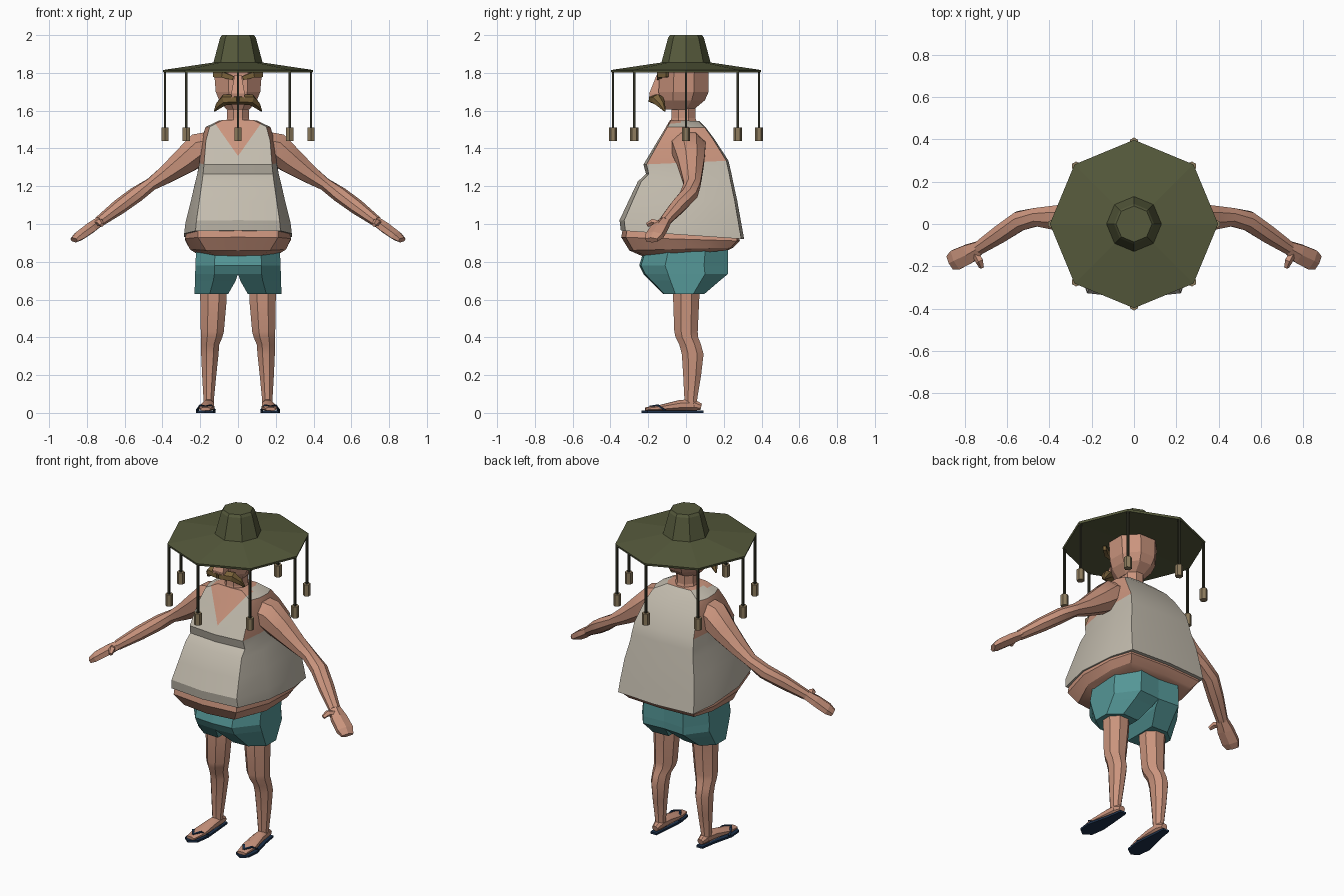
import bpy, bmesh, math
from mathutils import Vector


def material(name, r, g, b):
    m = bpy.data.materials.new(name)
    lin = [((c / 255 + 0.055) / 1.055) ** 2.4 for c in (r, g, b)]
    m.diffuse_color = (*lin, 1)
    return m


SKIN = material("skin", 202, 148, 125)
SHIRT = material("shirt_cream", 195, 188, 174)
HAT = material("hat_olive", 86, 90, 60)
TEAL = material("shorts_teal", 84, 150, 150)
HAIR = material("hair_brown", 122, 98, 58)
CORK = material("cork_tan", 142, 124, 94)
CORD = material("cord_dark", 48, 48, 36)
NAVY = material("sandal_navy", 28, 48, 74)


def loft(name, rings, mat, mirror=False, smooth=0, paint=None):
    """Skin a list of equal-length rings and cap both ends."""
    bm = bmesh.new()
    vs = [[bm.verts.new(p) for p in ring] for ring in rings]
    n = len(vs[0])
    for a, b in zip(vs, vs[1:]):
        for i in range(n):
            j = (i + 1) % n
            bm.faces.new((a[i], a[j], b[j], b[i]))
    bm.faces.new(vs[0])
    bm.faces.new(vs[-1])
    bmesh.ops.recalc_face_normals(bm, faces=bm.faces[:])
    if paint:
        paint(bm)
    me = bpy.data.meshes.new(name)
    bm.to_mesh(me)
    bm.free()
    for m in (mat if isinstance(mat, list) else [mat]):
        me.materials.append(m)
    if smooth:
        me.polygons.foreach_set("use_smooth", [True] * len(me.polygons))
        me.set_sharp_from_angle(angle=math.radians(smooth))
    ob = bpy.data.objects.new(name, me)
    bpy.context.collection.objects.link(ob)
    if mirror:
        ob.modifiers.new("mirror", 'MIRROR')
    return ob


def level(z, x0, x1, y0, y1, n=8, turn=0.5):
    """Horizontal polygon filling the given x and y extents."""
    k = 1 / math.cos(math.pi / n) if turn else 1
    out = []
    for i in range(n):
        a = 2 * math.pi * (i + turn) / n
        out.append(Vector(((x0 + x1) / 2 + k * math.cos(a) * (x1 - x0) / 2,
                           (y0 + y1) / 2 + k * math.sin(a) * (y1 - y0) / 2, z)))
    return out


def tube(path, n=6):
    """Rings across a path of (x, y, z, half width, half height)."""
    pts = [Vector(p[:3]) for p in path]
    rings = []
    for i, p in enumerate(path):
        t = (pts[min(i + 1, len(pts) - 1)] - pts[max(i - 1, 0)]).normalized()
        side = t.cross(Vector((0, 0, 1))).normalized()
        up = side.cross(t)
        rings.append([pts[i] + side * p[3] * math.cos(a) + up * p[4] * math.sin(a)
                      for a in (2 * math.pi * (k + 0.5) / n for k in range(n))])
    return rings


def trunk(zf, zb, fx, yf, sx, bx, yb):
    """Body section: narrow front, wide sides, broad back, height tilting with y."""
    half = [(0, yf), (fx, yf * 0.93), (sx, yf * 0.3), (sx, yb * 0.45), (bx, yb * 0.95), (0, yb)]
    ring = half + [(-x, y) for x, y in half[-2:0:-1]]
    return [Vector((x, y, zb + (zf - zb) * (y - yb) / (yf - yb))) for x, y in ring]


# Hat with brim and tapered crown
def disc(z, r):
    return level(z, -r, r, -r, r, 8, 0)


loft("hat", [disc(1.812, 0.10), disc(1.802, 0.395), disc(1.815, 0.398), disc(1.855, 0.13),
             disc(1.985, 0.095), disc(2.0, 0.085)], HAT)

# Hanging corks around the brim
for i in range(8):
    cx, cy = 0.387 * math.cos(i * math.pi / 4), 0.387 * math.sin(i * math.pi / 4)

    def bar(z, r, n):
        return level(z, cx - r, cx + r, cy - r, cy + r, n)
    loft(f"cork_string_{i}", [bar(1.505, 0.006, 4), bar(1.81, 0.006, 4)], CORD)
    loft(f"cork_{i}", [bar(1.44, 0.019, 6), bar(1.51, 0.019, 6)], CORK)

# Head and neck
loft("head", [level(1.605, -0.06, 0.06, -0.11, 0.04), level(1.655, -0.10, 0.10, -0.14, 0.10),
              level(1.70, -0.118, 0.118, -0.145, 0.12), level(1.81, -0.127, 0.127, -0.14, 0.12)], SKIN)
loft("neck", [level(1.50, -0.075, 0.075, -0.09, 0.07), level(1.56, -0.058, 0.058, -0.078, 0.05),
              level(1.64, -0.056, 0.056, -0.075, 0.05)], SKIN)
loft("nose", [level(1.665, -0.035, 0.035, -0.19, -0.10, 4), level(1.69, -0.036, 0.036, -0.195, -0.10, 4),
              level(1.79, -0.018, 0.018, -0.155, -0.10, 4)], SKIN)
loft("moustache", tube([(0, -0.165, 1.66, 0.038, 0.026), (0.07, -0.15, 1.658, 0.034, 0.03),
                        (0.10, -0.13, 1.63, 0.022, 0.02), (0.125, -0.112, 1.597, 0.004, 0.004)]),
     HAIR, mirror=True)
loft("eyebrow", tube([(0.025, -0.143, 1.772, 0.016, 0.014), (0.08, -0.14, 1.79, 0.018, 0.022),
                      (0.128, -0.10, 1.79, 0.012, 0.018)], 4), HAIR, mirror=True)


# Upper body: tank top with V neck and arm openings
def paint_shirt(bm):
    for s in (1, -1):
        faces = [f for f in bm.faces if f.calc_center_median().x * s > 0
                 and f.calc_center_median().y < -0.05 and f.calc_center_median().z > 1.25]
        geom = faces + list({e for f in faces for e in f.edges}) + list({v for f in faces for v in f.verts})
        bmesh.ops.bisect_plane(bm, geom=geom, plane_co=(0, 0, 1.36), plane_no=(0.17 * s, 0, -0.12))
    for f in bm.faces:
        c = f.calc_center_median()
        f.normal_update()
        neckline = c.y < 0 and c.z > 1.36 + abs(c.x) * 0.17 / 0.12
        armhole = 1.335 < c.z < 1.52 and abs(f.normal.x) > 0.55
        f.material_index = 1 if neckline or armhole or c.z > 1.549 else 0


loft("tank_top", [trunk(0.965, 0.92, 0.225, -0.345, 0.285, 0.255, 0.308),
                  trunk(1.02, 0.99, 0.22, -0.352, 0.278, 0.25, 0.295),
                  trunk(1.12, 1.12, 0.205, -0.305, 0.25, 0.235, 0.272),
                  trunk(1.225, 1.23, 0.19, -0.255, 0.225, 0.212, 0.248),
                  trunk(1.265, 1.27, 0.185, -0.212, 0.215, 0.208, 0.24),
                  trunk(1.315, 1.335, 0.18, -0.225, 0.205, 0.20, 0.225),
                  trunk(1.44, 1.45, 0.17, -0.15, 0.192, 0.175, 0.15),
                  trunk(1.515, 1.51, 0.15, -0.105, 0.172, 0.15, 0.105),
                  trunk(1.55, 1.545, 0.08, -0.085, 0.10, 0.08, 0.07)],
     [SHIRT, SKIN], smooth=28, paint=paint_shirt)

# Bare belly below the hem
loft("belly", [trunk(1.0, 0.95, 0.21, -0.33, 0.268, 0.24, 0.28), trunk(0.93, 0.91, 0.212, -0.343, 0.28, 0.245, 0.285),
               trunk(0.86, 0.875, 0.17, -0.30, 0.255, 0.22, 0.25), trunk(0.825, 0.86, 0.11, -0.22, 0.21, 0.19, 0.22)],
     SKIN, smooth=25)


# Shorts: mirrored halves with flaring hips and tapered legs
def hip(z, x0, x1, y0, y1):
    shape = [(0, 0), (0.55, 0.02), (1, 0.28), (1, 0.7), (0.6, 0.96), (0, 0.94)]
    return [Vector((x0 + (x1 - x0) * u, y0 + (y1 - y0) * v, z)) for u, v in shape]


loft("shorts", [hip(0.87, 0, 0.222, -0.22, 0.24), hip(0.78, 0, 0.225, -0.248, 0.243),
                hip(0.735, 0, 0.227, -0.225, 0.24), hip(0.70, 0.012, 0.228, -0.19, 0.195),
                hip(0.63, 0.052, 0.23, -0.12, 0.107)], TEAL, mirror=True)

# Legs
loft("leg", [level(0.70, 0.06, 0.205, -0.07, 0.075), level(0.60, 0.06, 0.20, -0.068, 0.07),
             level(0.43, 0.075, 0.197, -0.062, 0.062), level(0.40, 0.083, 0.196, -0.055, 0.064),
             level(0.36, 0.10, 0.195, -0.035, 0.08), level(0.31, 0.103, 0.195, -0.022, 0.093),
             level(0.20, 0.115, 0.19, -0.015, 0.08), level(0.065, 0.128, 0.182, -0.008, 0.058),
             level(0.03, 0.126, 0.183, -0.01, 0.065)], SKIN, mirror=True, smooth=35)
loft("foot", tube([(0.153, 0.08, 0.032, 0.02, 0.018), (0.154, 0.04, 0.042, 0.03, 0.033),
                   (0.158, -0.03, 0.04, 0.035, 0.031), (0.167, -0.13, 0.027, 0.044, 0.018),
                   (0.173, -0.215, 0.02, 0.03, 0.01)], 8), SKIN, mirror=True, smooth=35)

# Sandals: flat soles and thong straps
SOLE = [(0.135, 0.092), (0.175, 0.092), (0.19, 0), (0.222, -0.13), (0.215, -0.205),
        (0.175, -0.236), (0.13, -0.205), (0.118, -0.12), (0.127, 0)]
loft("sandal_sole", [[Vector((x, y, z)) for x, y in SOLE] for z in (0, 0.012)], NAVY, mirror=True)
for label, x, mid in (("inner", 0.124, 0.145), ("outer", 0.216, 0.198)):
    loft(f"sandal_strap_{label}", tube([(0.172, -0.19, 0.034, 0.009, 0.005), (mid, -0.15, 0.041, 0.009, 0.005),
                                        (x, -0.11, 0.014, 0.009, 0.005)], 4), NAVY, mirror=True)

# Arms, hands and thumbs
loft("arm", tube([(0.12, 0.01, 1.42, 0.10, 0.08), (0.20, 0.015, 1.40, 0.095, 0.09),
                  (0.28, 0.025, 1.335, 0.078, 0.075), (0.38, 0.03, 1.262, 0.06, 0.052),
                  (0.46, 0.033, 1.21, 0.047, 0.036), (0.54, 0.015, 1.155, 0.05, 0.042),
                  (0.63, -0.045, 1.09, 0.046, 0.04), (0.735, -0.115, 1.012, 0.034, 0.028)], 8),
     SKIN, mirror=True, smooth=35)
loft("hand", tube([(0.72, -0.105, 1.022, 0.032, 0.026), (0.78, -0.14, 0.98, 0.052, 0.03),
                   (0.84, -0.168, 0.937, 0.056, 0.027), (0.868, -0.182, 0.915, 0.04, 0.016)], 6),
     SKIN, mirror=True)
loft("thumb", tube([(0.755, -0.13, 1.0, 0.018, 0.016), (0.73, -0.175, 1.01, 0.02, 0.018),
                    (0.72, -0.205, 0.995, 0.012, 0.012)], 5), SKIN, mirror=True)
